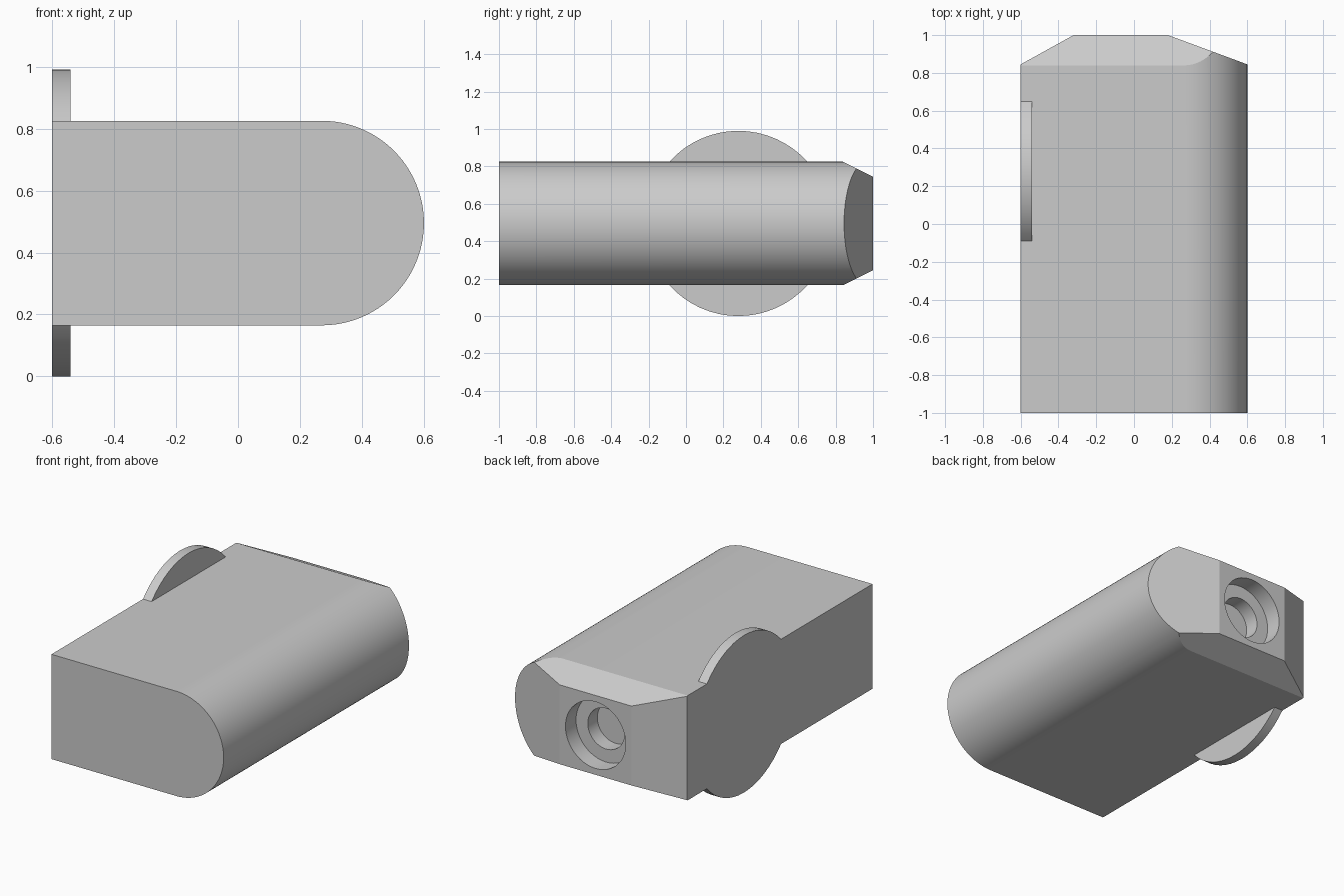
import bpy, bmesh, math
from mathutils import Vector

cube = bpy.data.objects.get("Cube")
if cube:
    bpy.data.objects.remove(cube, do_unlink=True)

GREY = (0.6, 0.6, 0.6, 1)
mat = bpy.data.materials.new("plain grey")
mat.use_nodes = True
mat.diffuse_color = GREY
mat.node_tree.nodes["Principled BSDF"].inputs["Base Color"].default_value = GREY

MID = 0.495           # height of the centre line
R = 0.33              # radius of the rounded side


def prism(name, points, direction):
    """Extrude a closed flat profile along a direction."""
    bm = bmesh.new()
    face = bm.faces.new([bm.verts.new(p) for p in points])
    new = bmesh.ops.extrude_face_region(bm, geom=[face])["geom"]
    bmesh.ops.translate(bm, vec=direction, verts=[v for v in new if isinstance(v, bmesh.types.BMVert)])
    bmesh.ops.recalc_face_normals(bm, faces=bm.faces)
    return finish(name, bm)


def finish(name, bm):
    mesh = bpy.data.meshes.new(name)
    bm.to_mesh(mesh)
    bm.free()
    mesh.materials.append(mat)
    obj = bpy.data.objects.new(name, mesh)
    bpy.context.collection.objects.link(obj)
    return obj


def smooth(obj):
    bpy.ops.object.select_all(action='DESELECT')
    obj.select_set(True)
    bpy.context.view_layer.objects.active = obj
    bpy.ops.object.shade_smooth_by_angle(angle=math.radians(20))


# Body: block with one half-round side
profile = [(-0.6, -1, MID + R), (-0.6, -1, MID - R)]
for i in range(49):
    a = math.pi * (i / 48 - 0.5)
    profile.append((0.6 - R + R * math.cos(a), -1, MID + R * math.sin(a)))
body = prism("body", profile, (0, 2, 0))

# Bevelled rear end: cut by two upright and two sloping planes
bm = bmesh.new()
bm.from_mesh(body.data)
cuts = [((-0.32, 1, MID), (-0.155, 0.28, 0)),
        ((0.18, 1, MID), (0.155, 0.42, 0)),
        ((0, 1, MID + 0.25), (0, 0.08, 0.16)),
        ((0, 1, MID - 0.25), (0, 0.08, -0.16))]
for point, normal in cuts:
    geom = bm.verts[:] + bm.edges[:] + bm.faces[:]
    cut = bmesh.ops.bisect_plane(bm, geom=geom, dist=1e-5, plane_co=point,
                                 plane_no=Vector(normal).normalized(), clear_outer=True)
    rim = [e for e in cut["geom_cut"] if isinstance(e, bmesh.types.BMEdge)]
    bmesh.ops.contextual_create(bm, geom=rim)
bmesh.ops.recalc_face_normals(bm, faces=bm.faces)
bm.to_mesh(body.data)
bm.free()

# Stepped round socket in the rear face
for name, radius, depth in (("socket_cutter", 0.21, 0.105), ("inner_socket_cutter", 0.128, 0.2)):
    bm = bmesh.new()
    bmesh.ops.create_cone(bm, cap_ends=True, segments=48, radius1=radius, radius2=radius, depth=2 * depth)
    cutter = finish(name, bm)
    cutter.rotation_euler.x = math.pi / 2
    cutter.location = (-0.07, 1, MID)
    cutter.hide_render = True
    mod = body.modifiers.new(name, 'BOOLEAN')
    mod.operation = 'DIFFERENCE'
    mod.object = cutter
    bpy.context.view_layer.objects.active = body
    bpy.ops.object.modifier_apply(modifier=name)
    bpy.data.objects.remove(cutter, do_unlink=True)
smooth(body)

# Thin disc showing above and below the flat side
DISC = 0.495
start = math.asin(R / DISC)
for name, side in (("upper_disc_edge", 1), ("lower_disc_edge", -1)):
    arc = []
    for i in range(17):
        a = start + (math.pi - 2 * start) * i / 16
        arc.append((-0.6, 0.28 + DISC * math.cos(a), MID + side * DISC * math.sin(a)))
    smooth(prism(name, arc, (0.06, 0, 0)))
